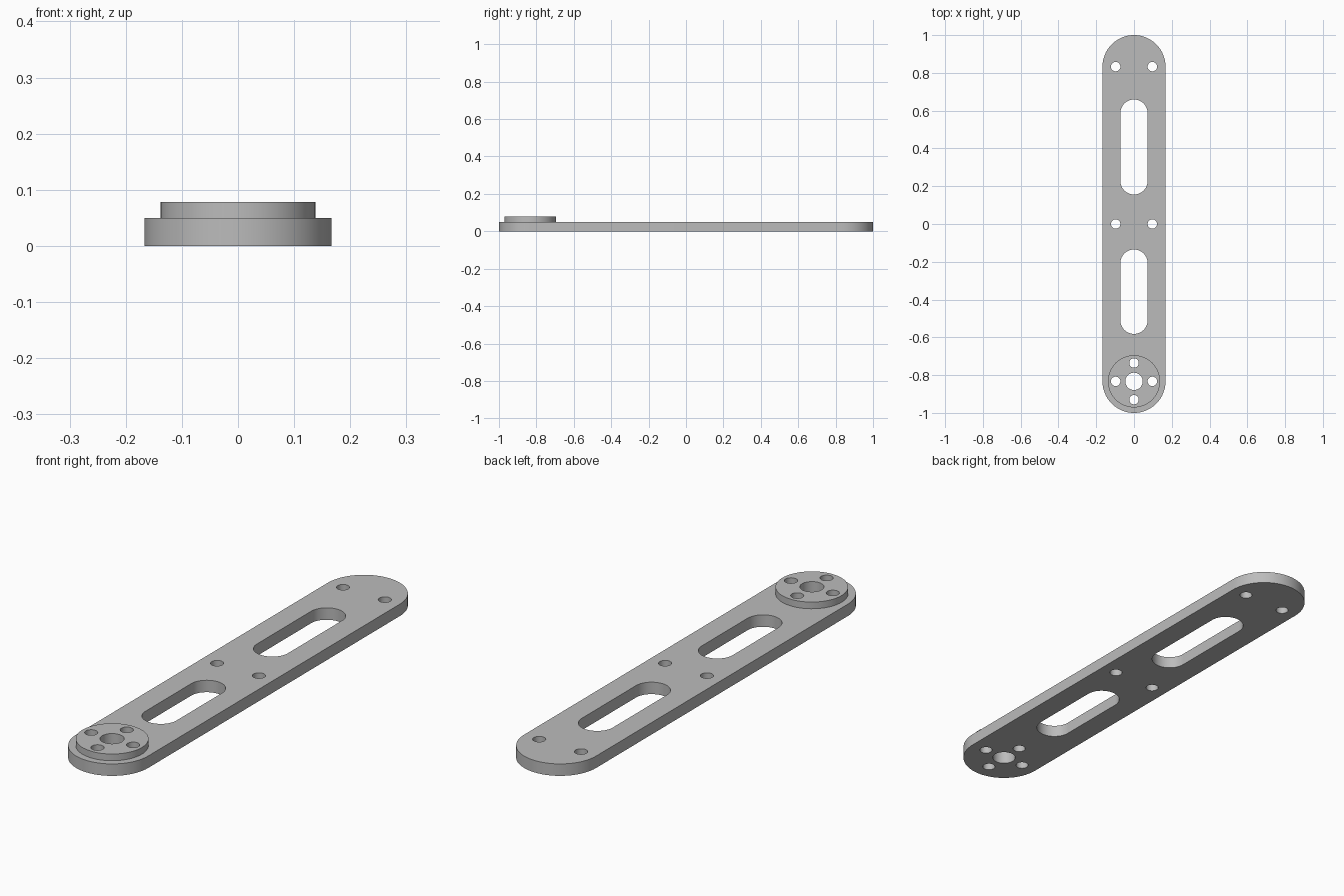
import bpy, bmesh, math

cube = bpy.data.objects.get("Cube")
if cube:
    bpy.data.objects.remove(cube)

PLATE_TOP, BOSS_TOP = 0.05, 0.078
PIVOT = 0.833          # distance of the end-arc centres from the middle
HOLE_X, HOLE_R = 0.097, 0.025

grey = bpy.data.materials.new("grey metal")
grey.use_nodes = True
colour = (0.5, 0.5, 0.5, 1)
grey.diffuse_color = colour
grey.node_tree.nodes["Principled BSDF"].inputs["Base Color"].default_value = colour


def slot(radius, y0, y1, steps=32):
    """Rounded slot outline along y, between arc centres y0 and y1."""
    return [(radius * math.cos(a), y + radius * math.sin(a))
            for y, start in ((y1, 0), (y0, math.pi))
            for a in (start + math.pi * i / steps for i in range(steps + 1))]


def circle(x, y, radius, steps=48):
    return [(x + radius * math.cos(math.tau * i / steps),
             y + radius * math.sin(math.tau * i / steps)) for i in range(steps)]


def pierced_slab(name, loops, z0, z1, open_bottom=False):
    """Fill the first loop with the others as holes, then extrude upwards."""
    bm = bmesh.new()
    edges = []
    for loop in loops:
        verts = [bm.verts.new((x, y, z0)) for x, y in loop]
        edges += [bm.edges.new((v, verts[i - 1])) for i, v in enumerate(verts)]
    bmesh.ops.triangle_fill(bm, edges=edges, use_beauty=True, normal=(0, 0, 1))
    base = bm.faces[:]
    top = bmesh.ops.extrude_face_region(bm, geom=base, use_keep_orig=True)["geom"]
    bmesh.ops.translate(bm, vec=(0, 0, z1 - z0),
                        verts=[g for g in top if isinstance(g, bmesh.types.BMVert)])
    bmesh.ops.recalc_face_normals(bm, faces=bm.faces[:])
    if open_bottom:
        bmesh.ops.delete(bm, geom=[f for f in bm.faces if f.normal.z < -0.9],
                         context='FACES')
    # Round walls are smooth, caps stay flat
    for f in bm.faces:
        f.smooth = abs(f.normal.z) < 0.5
    for e in bm.edges:
        e.smooth = len(e.link_faces) == 2 and e.calc_face_angle(0) < math.radians(30)
    mesh = bpy.data.meshes.new(name)
    bm.to_mesh(mesh)
    bm.free()
    mesh.materials.append(grey)
    obj = bpy.data.objects.new(name, mesh)
    bpy.context.collection.objects.link(obj)
    return obj


# Holes through the pivot end: a centre bore and four screw holes
pivot_holes = [circle(0, -PIVOT, 0.046)]
for dx, dy in ((1, 0), (0, 1), (-1, 0), (0, -1)):
    pivot_holes.append(circle(dx * HOLE_X, -PIVOT + dy * HOLE_X, HOLE_R))

# Screw-hole pairs at the middle and the far end
pair_holes = [circle(side * HOLE_X, y, HOLE_R) for y in (0, PIVOT) for side in (-1, 1)]

# Two long slots
SLOT_R = 0.072
slots = [slot(SLOT_R, y0 + SLOT_R, y1 - SLOT_R)
         for y0, y1 in ((0.156, 0.659), (-0.582, -0.135))]

# Arm plate and raised round boss
pierced_slab("arm_plate", [slot(1 - PIVOT, -PIVOT, PIVOT)] + slots + pair_holes + pivot_holes,
             0, PLATE_TOP)
pierced_slab("pivot_boss", [circle(0, -PIVOT, 0.138, 64)] + pivot_holes,
             PLATE_TOP, BOSS_TOP, open_bottom=True)
